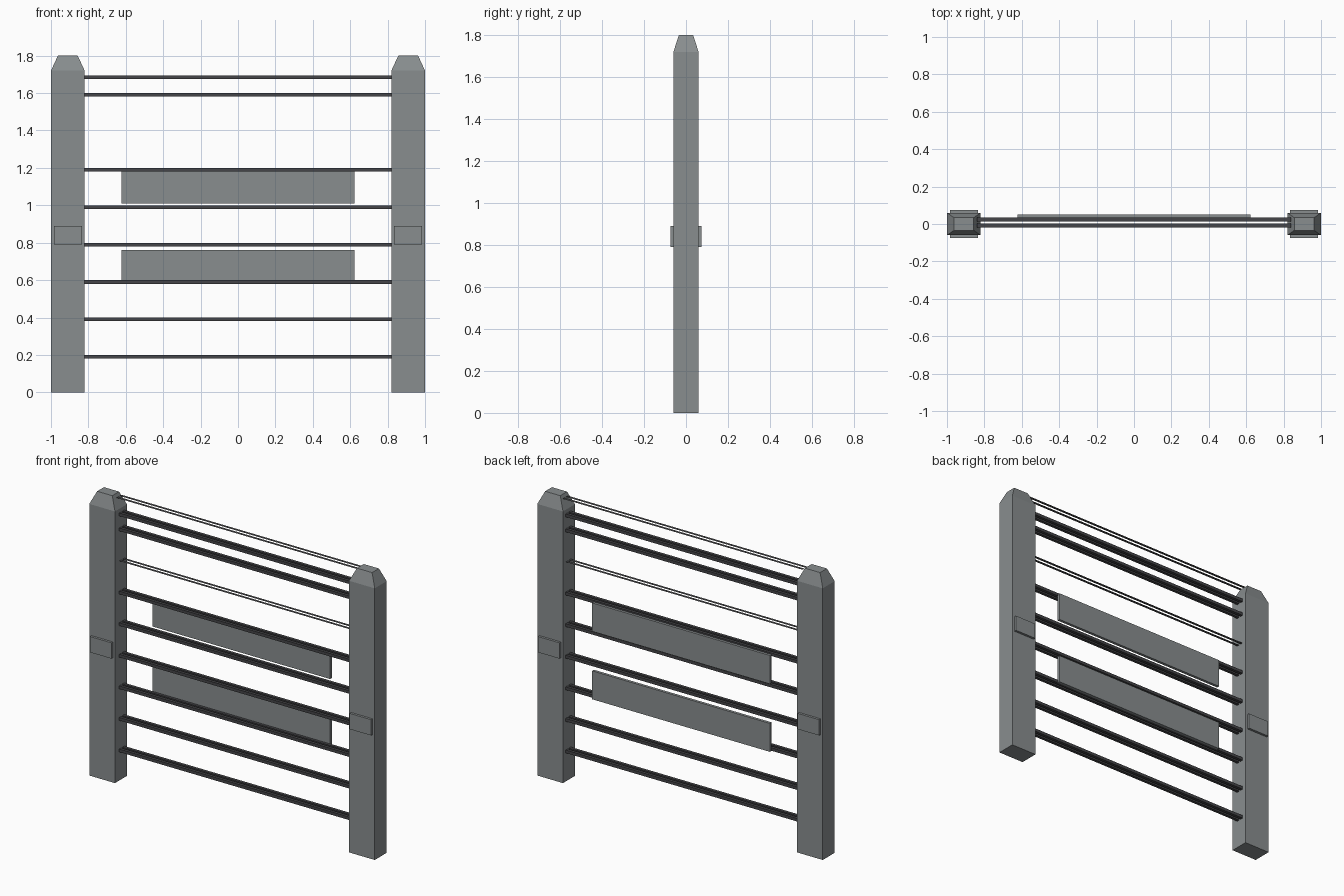
import bpy
import bmesh

cube = bpy.data.objects.get("Cube")
if cube:
    bpy.data.objects.remove(cube, do_unlink=True)


def make_material(name, rgb):
    mat = bpy.data.materials.new(name)
    mat.use_nodes = True
    color = (*rgb, 1.0)
    mat.diffuse_color = color
    mat.node_tree.nodes["Principled BSDF"].inputs["Base Color"].default_value = color
    return mat


concrete = make_material("concrete grey", (0.25, 0.27, 0.275))
wire_metal = make_material("dark wire", (0.06, 0.06, 0.065))


def finish(name, bm, mat):
    bmesh.ops.recalc_face_normals(bm, faces=bm.faces)
    mesh = bpy.data.meshes.new(name)
    bm.to_mesh(mesh)
    bm.free()
    mesh.materials.append(mat)
    obj = bpy.data.objects.new(name, mesh)
    bpy.context.collection.objects.link(obj)
    return obj


def add_box(bm, center, size):
    verts = bmesh.ops.create_cube(bm, size=1)["verts"]
    bmesh.ops.scale(bm, vec=size, verts=verts)
    bmesh.ops.translate(bm, vec=center, verts=verts)


def box(name, center, size, mat):
    bm = bmesh.new()
    add_box(bm, center, size)
    return finish(name, bm, mat)


def post(name, x):
    # Stacked rectangles: foot, shoulder and narrowed top
    bm = bmesh.new()
    rings = []
    for z, hx, hy in ((0, 0.09, 0.06), (1.72, 0.09, 0.06), (1.80, 0.053, 0.034)):
        rings.append([bm.verts.new((x + sx * hx, sy * hy, z))
                      for sx, sy in ((-1, -1), (1, -1), (1, 1), (-1, 1))])
    for low, high in zip(rings, rings[1:]):
        for i in range(4):
            j = (i + 1) % 4
            bm.faces.new((low[i], low[j], high[j], high[i]))
    bm.faces.new(rings[0])
    bm.faces.new(rings[-1])
    return finish(name, bm, concrete)


# Posts, each with a raised plate on the front and back
for side, x in (("left", 0.91), ("right", -0.91)):
    post(f"{side}_post", x)
    for face, sy in (("front", -1), ("back", 1)):
        box(f"{side}_{face}_plate", (x, sy * 0.065, 0.84), (0.15, 0.02, 0.10), concrete)

# Boards behind the wires
for name, z in (("lower_board", 0.67), ("upper_board", 1.10)):
    box(name, (0, 0.041, z), (1.245, 0.018, 0.18), concrete)

# Paired wires spanning between the posts
WIRE_ROWS = (-0.008, 0.024)
WIRE_SIZE = 0.019
HALF_SPAN = 0.83
for n, z in enumerate((0.19, 0.39, 0.59, 0.79, 0.99, 1.19, 1.59, 1.685), 1):
    bm = bmesh.new()
    for y in WIRE_ROWS:
        add_box(bm, (0, y, z), (2 * HALF_SPAN, WIRE_SIZE, WIRE_SIZE))
    finish(f"wire_pair_{n}", bm, wire_metal)

# Flat ribbon strands at two levels
for n, z in enumerate((1.39, 1.785), 1):
    bm = bmesh.new()
    for y in WIRE_ROWS:
        h = WIRE_SIZE / 2
        bm.faces.new([bm.verts.new((sx * (HALF_SPAN + 0.01), y + sy * h, z))
                      for sx, sy in ((-1, -1), (1, -1), (1, 1), (-1, 1))])
    finish(f"ribbon_pair_{n}", bm, wire_metal)
